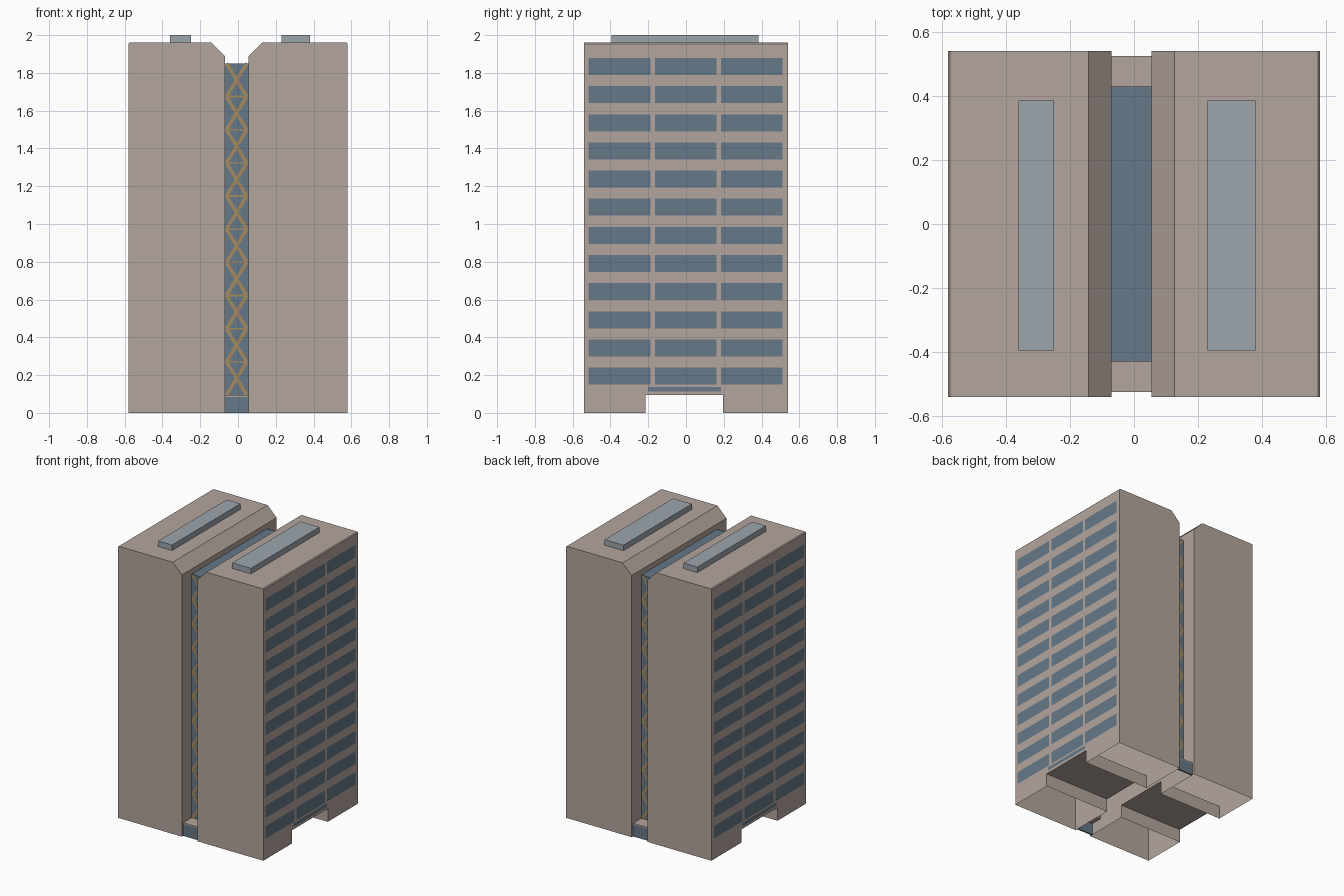
import bpy, bmesh
from mathutils import Vector

old = bpy.data.objects.get("Cube")
if old:
    bpy.data.objects.remove(old, do_unlink=True)


def material(name, rgb):
    lin = [((c / 255 + 0.055) / 1.055) ** 2.4 for c in rgb] + [1.0]
    m = bpy.data.materials.new(name)
    m.use_nodes = True
    m.diffuse_color = lin
    m.node_tree.nodes["Principled BSDF"].inputs["Base Color"].default_value = lin
    return m


STONE = material("taupe stone", (180, 166, 157))
GLASS = material("blue glass", (102, 120, 136))
PLANT = material("grey blue metal", (156, 166, 173))
BRACE = material("ochre steel", (166, 138, 96))

# Shared dimensions
WIDTH, DEPTH, ROOF = 0.58, 0.54, 1.96
GAP_L, GAP_R = -0.07, 0.055          # sides of the central slot
CUT_F, CUT_B, CUT_Z = -0.215, 0.195, 0.095   # passage under the building
CORE_Y, BASE_Y, CORE_TOP = 0.43, 0.525, 1.85
SKIN = 0.001                         # offset of flat details from walls


def finish(bm, name, mat):
    me = bpy.data.meshes.new(name)
    bm.to_mesh(me)
    bm.free()
    me.materials.append(mat)
    ob = bpy.data.objects.new(name, me)
    bpy.context.collection.objects.link(ob)
    return ob


def box(name, x, y, z, mat, open_axes=""):
    """Box; its side faces (x) or underside (z) can be left open."""
    bm = bmesh.new()
    for v in bmesh.ops.create_cube(bm, size=1)["verts"]:
        v.co = [lo + (c + 0.5) * (hi - lo) for c, (lo, hi) in zip(v.co, (x, y, z))]
    bm.normal_update()
    gone = [f for f in bm.faces if ("x" in open_axes and abs(f.normal.x) > 0.9)
            or ("z" in open_axes and f.normal.z < -0.9)]
    bmesh.ops.delete(bm, geom=gone, context="FACES")
    return finish(bm, name, mat)


def add_face(bm, points, normal):
    f = bm.faces.new([bm.verts.new(p) for p in points])
    f.normal_update()
    if f.normal.dot(Vector(normal)) < 0:
        f.normal_flip()


def slice_off(bm, point, normal):
    geom = bm.verts[:] + bm.edges[:] + bm.faces[:]
    bmesh.ops.bisect_plane(bm, geom=geom, plane_co=point, plane_no=normal, clear_outer=True)
    bmesh.ops.holes_fill(bm, edges=[e for e in bm.edges if e.is_boundary], sides=0)


def tower(name, inner, side):
    """Side elevation with a passage notch, extruded across, then chamfered."""
    outline = [(-DEPTH, 0), (CUT_F, 0), (CUT_F, CUT_Z), (CUT_B, CUT_Z),
               (CUT_B, 0), (DEPTH, 0), (DEPTH, ROOF), (-DEPTH, ROOF)]
    bm = bmesh.new()
    face = bm.faces.new([bm.verts.new((inner, y, z)) for y, z in outline])
    ext = bmesh.ops.extrude_face_region(bm, geom=[face])
    moved = [g for g in ext["geom"] if isinstance(g, bmesh.types.BMVert)]
    bmesh.ops.translate(bm, verts=moved, vec=(side * WIDTH - inner, 0, 0))
    slice_off(bm, (inner, 0, ROOF - 0.072), Vector((-side, 0, 1)))
    slice_off(bm, (side * WIDTH, 0, ROOF - 0.006), Vector((side, 0, 1)))
    bmesh.ops.recalc_face_normals(bm, faces=bm.faces[:])
    # The legs are hollow shells, open at the ground
    ground = [f for f in bm.faces if all(v.co.z < SKIN for v in f.verts)]
    bmesh.ops.delete(bm, geom=ground, context="FACES")
    return finish(bm, name, STONE)


def windows(name, side):
    bm = bmesh.new()
    x = side * (WIDTH + SKIN)

    def pane(y0, y1, z0, z1):
        add_face(bm, [(x, y0, z0), (x, y1, z0), (x, y1, z1), (x, y0, z1)], (side, 0, 0))

    for row in range(12):
        z = 0.15 + 0.149 * row
        for col in range(3):
            y = -0.515 + 0.35 * col
            pane(y, y + 0.327, z, z + 0.09)
    pane(-0.2, 0.185, 0.113, 0.138)
    return finish(bm, name, GLASS)


def bracing(name, side):
    """Stacked crossed braces over the glazed core end."""
    bm = bmesh.new()
    bays, w = 10, 0.009
    step = (CORE_TOP - CUT_Z) / bays

    def bar(a, b, half, layer):
        a, b = Vector(a), Vector(b)
        d = (b - a).normalized()
        n = Vector((-d.y, d.x)) * half
        y = side * (CORE_Y + layer * SKIN)
        add_face(bm, [(p.x, y, p.y) for p in (a + n, b + n, b - n, a - n)], (0, side, 0))

    left, right = GAP_L + w, GAP_R - w
    for i in range(bays):
        lo, hi = CUT_Z + i * step, CUT_Z + (i + 1) * step
        bar((left, lo), (right, hi), w, 1)
        bar((right, lo), (left, hi), w, 1.5)
        if i:
            bar((left, lo), (right, lo), w / 2, 2)
    return finish(bm, name, BRACE)


# Twin towers with window bands
for label, inner, side in (("right", GAP_L, -1), ("left", GAP_R, 1)):
    tower(label + "_tower", inner, side)
    windows(label + "_windows", side)

# Rooftop plant housings
for label, x in (("right", (-0.36, -0.25)), ("left", (0.23, 0.38))):
    box(label + "_roof_housing", x, (-0.395, 0.385), (ROOF, 2.0), PLANT)

# Glazed core: end walls and roof spanning between the towers
slot = (GAP_L, GAP_R)
box("glass_core", slot, (-CORE_Y, CORE_Y), (CUT_Z, CORE_TOP), GLASS, "xz")

# Entrance glazing under a stone ledge, with bracing above
for label, side in (("front", -1), ("back", 1)):
    ledge = sorted((side * BASE_Y, side * CORE_Y))
    pane = sorted((side * BASE_Y, side * (BASE_Y - 0.01)))
    box(label + "_ledge", slot, ledge, (CUT_Z - 0.01, CUT_Z), STONE)
    box(label + "_entrance_glass", slot, pane, (0, CUT_Z - 0.01), GLASS)
    bracing(label + "_bracing", side)
